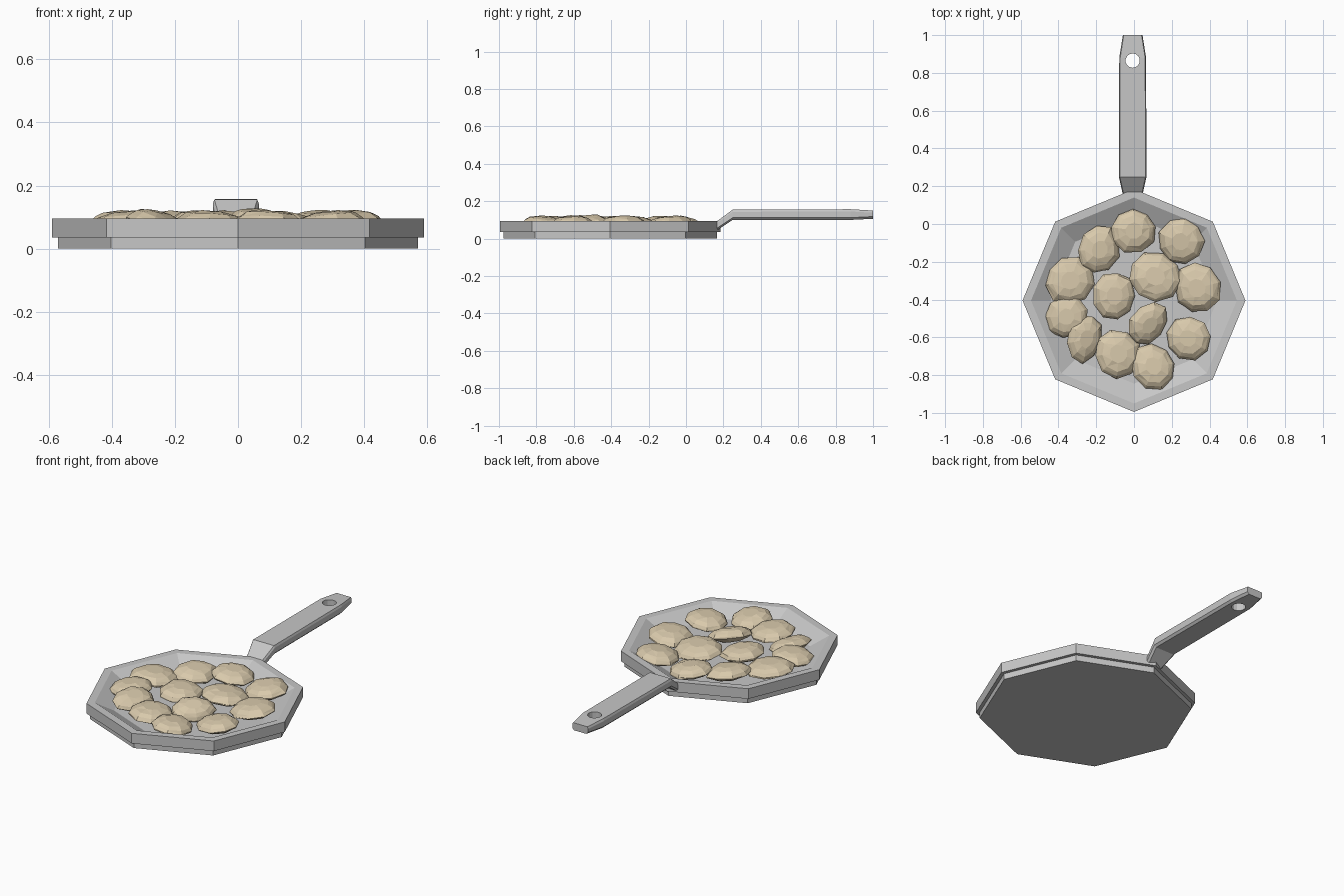
import bpy, bmesh, math, random
from mathutils import Matrix, Vector

if "Cube" in bpy.data.objects:
    bpy.data.objects.remove(bpy.data.objects["Cube"])

random.seed(4)


def material(name, rgb):
    m = bpy.data.materials.new(name)
    m.diffuse_color = (*rgb, 1)
    m.use_nodes = True
    m.node_tree.nodes["Principled BSDF"].inputs["Base Color"].default_value = m.diffuse_color
    return m


STEEL = material("steel grey", (0.57, 0.57, 0.57))
DOUGH = material("dumpling dough", (0.69, 0.585, 0.41))


def finish(name, bm, mat):
    bmesh.ops.recalc_face_normals(bm, faces=bm.faces)
    me = bpy.data.meshes.new(name)
    bm.to_mesh(me)
    bm.free()
    me.materials.append(mat)
    ob = bpy.data.objects.new(name, me)
    bpy.context.collection.objects.link(ob)
    return ob


def loft(bm, rings):
    """Join rings of points with quads and cap both ends."""
    vs = [[bm.verts.new(p) for p in r] for r in rings]
    n = len(vs[0])
    for a, b in zip(vs, vs[1:]):
        for i in range(n):
            bm.faces.new((a[i], a[(i + 1) % n], b[(i + 1) % n], b[i]))
    bm.faces.new(vs[0])
    bm.faces.new(vs[-1])


def octagon(r, z, cy=-0.405):
    return [(r * math.cos(k * math.pi / 4), cy + r * math.sin(k * math.pi / 4), z)
            for k in range(8)]


# Octagonal pan: stepped base, upright wall, flat rim, sloping inside
bm = bmesh.new()
loft(bm, [octagon(r, z) for r, z in
          ((0.57, 0), (0.57, 0.035), (0.59, 0.035), (0.59, 0.095),
           (0.545, 0.095), (0.44, 0.04))])
finish("pan", bm, STEEL)

# Handle: cranked neck, straight grip with chamfered edges, tapered end
HX = -0.007
bm = bmesh.new()
rings = []
for y, w, top, bot in ((0.155, 0.052, 0.085, 0.037), (0.25, 0.073, 0.155, 0.10),
                       (0.88, 0.071, 0.157, 0.10), (1.0, 0.052, 0.15, 0.106)):
    c = 0.012
    rings.append([(HX + x, y, z) for x, z in
                  ((-w + c, bot), (w - c, bot), (w, bot + c), (w, top - c),
                   (w - 0.005, top), (-w + 0.005, top), (-w, top - c), (-w, bot + c))])
loft(bm, rings)
handle = finish("handle", bm, STEEL)

# Hanging hole
bm = bmesh.new()
bmesh.ops.create_cone(bm, cap_ends=True, segments=14, radius1=0.038, radius2=0.038,
                      depth=0.3, matrix=Matrix.Translation((HX, 0.865, 0.13)))
cutter = finish("hole_cutter", bm, STEEL)
cutter.hide_render = True
cutter.hide_viewport = True
mod = handle.modifiers.new("hole", "BOOLEAN")
mod.object = cutter
mod.operation = "DIFFERENCE"
mod.solver = "EXACT"


def dumpling(i, x, y, a, b, turn, tilt):
    """Faceted lens with a thin crimped edge, sizes a and b, turned and tilted."""
    bm = bmesh.new()
    n = 9
    jit = [random.uniform(0.94, 1.06) for _ in range(n)]
    rings = []
    for r, z in ((0.45, -0.038), (0.8, -0.022), (1.0, -0.009), (1.0, -0.003),
                 (0.9, 0.012), (0.72, 0.027), (0.38, 0.037)):
        ring = []
        for k in range(n):
            t = 2 * math.pi * k / n
            s = r * jit[k] * random.uniform(0.98, 1.02)
            ring.append((a * s * math.cos(t), b * s * math.sin(t),
                         z + random.uniform(-0.002, 0.002)))
        rings.append(ring)
    loft(bm, rings)
    bmesh.ops.triangulate(bm, faces=[f for f in bm.faces if len(f.verts) == 4])
    m = (Matrix.Translation((x, y, 0.08)) @ Matrix.Rotation(math.radians(turn), 4, "Z")
         @ Matrix.Rotation(math.radians(tilt), 4, "Y"))
    bmesh.ops.transform(bm, matrix=m, verts=bm.verts)
    finish(f"dumpling_{i}", bm, DOUGH)


# Dumplings: x, y, half sizes, turn, tilt
for i, d in enumerate((
        (-0.005, -0.035, 0.125, 0.115, 10, 6),
        (0.25, -0.09, 0.12, 0.12, 40, -7),
        (-0.185, -0.135, 0.11, 0.13, -20, 6),
        (-0.34, -0.30, 0.13, 0.125, 30, 4),
        (0.11, -0.28, 0.13, 0.145, 70, 5),
        (0.335, -0.34, 0.125, 0.135, 15, -6),
        (-0.105, -0.38, 0.115, 0.13, 0, 5),
        (-0.355, -0.49, 0.12, 0.115, 20, -5),
        (-0.26, -0.605, 0.095, 0.13, -12, 16),
        (-0.085, -0.69, 0.12, 0.13, 25, 5),
        (0.075, -0.53, 0.095, 0.125, -40, 18),
        (0.29, -0.605, 0.12, 0.115, 5, -6),
        (0.10, -0.755, 0.115, 0.125, 50, 7))):
    dumpling(i + 1, *d)
